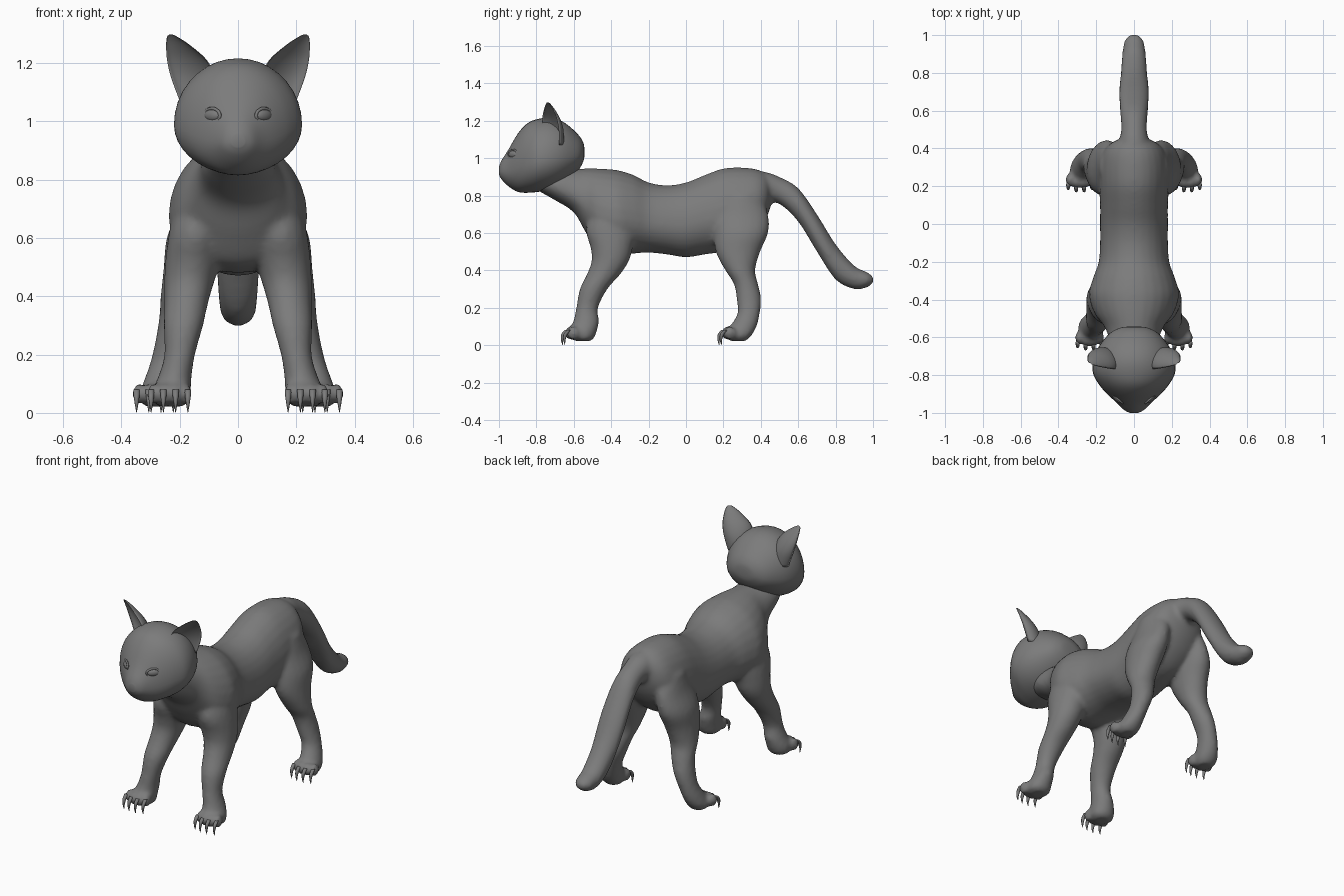
import bpy, bmesh, math
from mathutils import Matrix, Vector

if "Cube" in bpy.data.objects:
    bpy.data.objects.remove(bpy.data.objects["Cube"])

grey = bpy.data.materials.new("grey_fur")
grey.diffuse_color = (0.2, 0.2, 0.2, 1)
grey.use_nodes = True
grey.node_tree.nodes["Principled BSDF"].inputs["Base Color"].default_value = grey.diffuse_color


def spline(rows, n=4):
    """Smoothly interpolate rows of ring parameters."""
    out = []
    for i in range(len(rows) - 1):
        p0, p1, p2, p3 = (rows[max(i - 1, 0)], rows[i], rows[i + 1],
                          rows[min(i + 2, len(rows) - 1)])
        for k in range(n):
            t = k / n
            out.append([0.5 * (2 * b + (c - a) * t + (2 * a - 5 * b + 4 * c - d) * t * t
                               + (3 * b - a - 3 * c + d) * t ** 3)
                        for a, b, c, d in zip(p0, p1, p2, p3)])
    out.append(list(rows[-1]))
    return out


def skin(bm, rings):
    """Join closed rings of points into a capped tube."""
    loops = [[bm.verts.new(p) for p in ring] for ring in rings]
    n = len(loops[0])
    for a, b in zip(loops, loops[1:]):
        for i in range(n):
            j = (i + 1) % n
            bm.faces.new((a[i], a[j], b[j], b[i]))
    bm.faces.new(loops[0])
    bm.faces.new(loops[-1])


def angles(n):
    return [2 * math.pi * i / n for i in range(n)]


def along_y(bm, rows, low=0.5, n=28):
    """Tube from rows of (y, top, bottom, half width); low sets the widest height."""
    rings = []
    for y, top, bot, w in spline(rows):
        mid = bot + low * (top - bot)
        rings.append([(w * math.cos(t), y,
                       mid + math.sin(t) * ((top - mid) if math.sin(t) > 0 else (mid - bot)))
                      for t in angles(n)])
    skin(bm, rings)


def along_z(bm, rows, side=1, n=20):
    """Tube from rows of (z, x, half width, front y, back y)."""
    rings = []
    for z, x, w, f, b in spline(rows):
        rings.append([(side * (x + w * math.cos(t)),
                       (f + b) / 2 + (b - f) / 2 * math.sin(t), z) for t in angles(n)])
    skin(bm, rings)


def ball(bm, loc, size, rot=0.0):
    m = (Matrix.Translation(loc) @ Matrix.Rotation(rot, 4, 'Z')
         @ Matrix.Diagonal((*size, 1)))
    bmesh.ops.create_uvsphere(bm, u_segments=16, v_segments=10, radius=1, matrix=m)


def finish(name, bm):
    bmesh.ops.recalc_face_normals(bm, faces=bm.faces[:])
    for f in bm.faces:
        f.smooth = True
    me = bpy.data.meshes.new(name)
    bm.to_mesh(me)
    bm.free()
    me.materials.append(grey)
    ob = bpy.data.objects.new(name, me)
    bpy.context.collection.objects.link(ob)
    return ob


# Body: torso with neck, tail, legs and paws blended into one skin
body = bmesh.new()
along_y(body, [
    (-.79, .95, .825, .09), (-.70, .96, .775, .12), (-.60, .945, .71, .135),
    (-.54, .945, .61, .16), (-.48, .945, .52, .205), (-.42, .942, .49, .23),
    (-.36, .935, .48, .238), (-.28, .91, .49, .215), (-.20, .87, .495, .187),
    (-.10, .855, .485, .18), (0, .87, .47, .18), (.10, .91, .485, .18),
    (.20, .945, .50, .185), (.30, .95, .53, .185), (.38, .94, .60, .165),
    (.43, .915, .68, .12), (.455, .88, .75, .06)], low=0.42)
along_y(body, [
    (.36, .93, .76, .08), (.43, .925, .76, .08), (.50, .90, .755, .068),
    (.60, .84, .66, .074), (.70, .70, .50, .08), (.80, .54, .35, .07),
    (.90, .425, .30, .062), (.97, .39, .31, .05), (1.003, .365, .335, .02)])

front_leg = [
    (.75, .11, .10, -.50, -.30), (.62, .14, .097, -.535, -.27),
    (.52, .155, .095, -.51, -.285), (.45, .167, .086, -.505, -.305),
    (.38, .177, .076, -.53, -.35), (.30, .187, .068, -.568, -.42),
    (.20, .20, .053, -.587, -.47), (.13, .215, .057, -.602, -.465),
    (.08, .227, .066, -.62, -.475), (.04, .23, .064, -.61, -.49),
    (.022, .23, .04, -.59, -.51)]
hind_leg = [
    (.80, .10, .08, .20, .40), (.70, .13, .075, .16, .44),
    (.60, .155, .09, .15, .44), (.50, .17, .085, .158, .397),
    (.40, .19, .076, .21, .37), (.33, .205, .066, .255, .385),
    (.25, .225, .058, .27, .402), (.17, .25, .052, .275, .395),
    (.10, .27, .057, .235, .378), (.05, .28, .06, .215, .35),
    (.022, .28, .04, .24, .32)]

claws = bmesh.new()
for side in (1, -1):
    for leg, px, py in ((front_leg, .235, -.615), (hind_leg, .285, .222)):
        along_z(body, leg, side)
        for k in (-1.5, -.5, .5, 1.5):
            # Toe, and the hooked claw in front of it
            x, y = px + k * .036, py + .012 * (abs(k) - .5)
            ball(body, (side * x, y, .065), (.024, .036, .036))
            cx = px + k * .042
            along_z(claws, [(.08, cx, .011, y - .035, y - .012),
                            (.058, cx, .010, y - .052, y - .030),
                            (.03, cx, .006, y - .054, y - .041),
                            (.002, cx, .001, y - .046, y - .043)], side, 8)
finish("claws", claws)

ob = finish("body", body)
rm = ob.modifiers.new("blend", 'REMESH')
rm.mode = 'VOXEL'
rm.voxel_size = .012
rm.use_smooth_shade = True
sm = ob.modifiers.new("soften", 'SMOOTH')
sm.factor = .5
sm.iterations = 7

# Head with muzzle
head = bmesh.new()
along_y(head, [
    (-1.0, .955, .912, .022), (-.985, .99, .885, .052), (-.95, 1.045, .85, .088),
    (-.90, 1.13, .82, .142), (-.85, 1.185, .815, .185), (-.79, 1.21, .82, .217),
    (-.72, 1.215, .835, .215), (-.65, 1.19, .87, .187), (-.58, 1.13, .93, .13),
    (-.55, 1.085, .98, .075), (-.543, 1.05, 1.01, .03)], low=0.42, n=36)
finish("head", head)

# Nose
nose = bmesh.new()
ball(nose, (0, -.988, .93), (.022, .012, .016))
finish("nose", nose)

# Eyes with raised lids
eyes = bmesh.new()
for side in (1, -1):
    ball(eyes, (side * .088, -.922, 1.02), (.036, .016, .021), side * math.radians(42))
    rings = []
    turn = Matrix.Rotation(side * math.radians(42), 3, 'Z')
    for t in angles(20):
        c = Vector((.037 * math.cos(t), -.002, .024 * math.sin(t)))
        out = Vector((math.cos(t), 0, math.sin(t)))
        rings.append([turn @ (c + .006 * (out * math.cos(a) + Vector((0, math.sin(a), 0))))
                      + Vector((side * .088, -.922, 1.02)) for a in angles(6)])
    loops = [[eyes.verts.new(p) for p in r] for r in rings]
    for i in range(20):
        a, b = loops[i], loops[(i + 1) % 20]
        for j in range(6):
            eyes.faces.new((a[j], a[(j + 1) % 6], b[(j + 1) % 6], b[j]))
finish("eyes", eyes)

# Ears: hollow cups opening forward and outward
ears = bmesh.new()
for side in (1, -1):
    rings = []
    for x, y, z, w, d in spline([
            (.138, -.715, 1.07, .072, .060), (.158, -.722, 1.15, .083, .062),
            (.177, -.73, 1.21, .077, .050), (.207, -.736, 1.262, .046, .028),
            (.226, -.739, 1.29, .02, .012), (.230, -.74, 1.298, .006, .004)]):
        ring = []
        for t in angles(24):
            u = w * math.cos(t)
            v = math.sin(t) * d * (-.72 if math.sin(t) > 0 else 1)
            ring.append((side * (x + .86 * u + .5 * v), y + .5 * u - .86 * v, z))
        rings.append(ring)
    skin(ears, rings)
finish("ears", ears)
